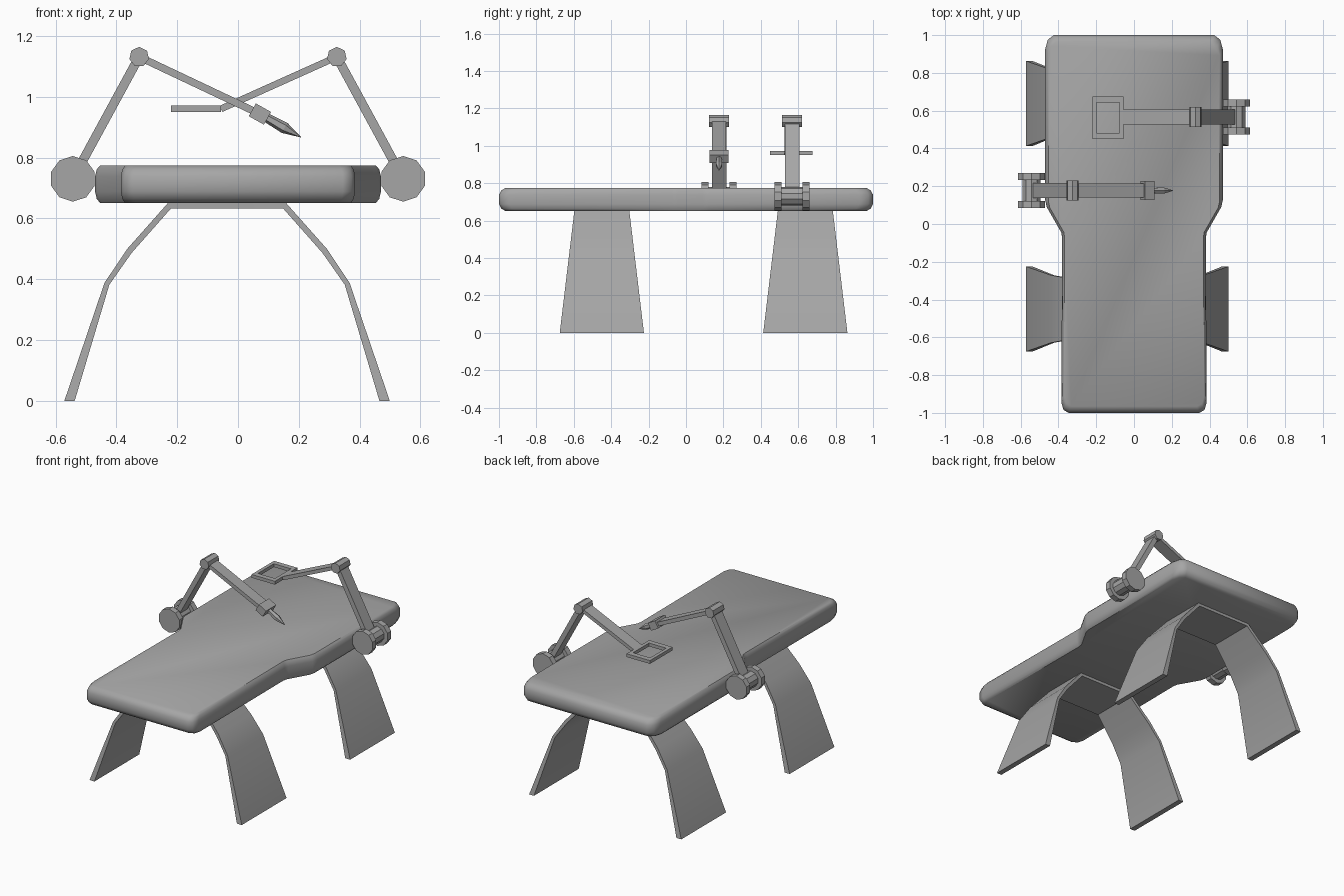
import bpy
import bmesh
import math
from mathutils import Vector

old = bpy.data.objects.get("Cube")
if old:
    bpy.data.objects.remove(old, do_unlink=True)

grey = bpy.data.materials.new("plain_grey")
grey.use_nodes = True
colour = (0.38, 0.38, 0.38, 1)
grey.diffuse_color = colour
grey.node_tree.nodes["Principled BSDF"].inputs["Base Color"].default_value = colour


def loft(name, rings, closed=False, smooth=0):
    """Skin a list of equal point rings; cap the ends or join them in a loop."""
    bm = bmesh.new()
    loops = [[bm.verts.new(p) for p in ring] for ring in rings]
    pairs = list(zip(loops, loops[1:]))
    if closed:
        pairs.append((loops[-1], loops[0]))
    else:
        bm.faces.new(loops[0])
        bm.faces.new(loops[-1])
    for a, b in pairs:
        for i in range(len(a)):
            j = (i + 1) % len(a)
            bm.faces.new((a[i], a[j], b[j], b[i]))
    bmesh.ops.recalc_face_normals(bm, faces=bm.faces)
    mesh = bpy.data.meshes.new(name)
    bm.to_mesh(mesh)
    bm.free()
    obj = bpy.data.objects.new(name, mesh)
    bpy.context.collection.objects.link(obj)
    mesh.materials.append(grey)
    if smooth:
        bpy.ops.object.select_all(action='DESELECT')
        obj.select_set(True)
        bpy.context.view_layer.objects.active = obj
        bpy.ops.object.shade_smooth_by_angle(angle=math.radians(smooth))
    return obj


def beam(name, a, b, y, thick, width):
    """Rectangular bar between two (x, z) points."""
    a, b = Vector((a[0], y, a[1])), Vector((b[0], y, b[1]))
    d = (b - a).normalized()
    n = Vector((-d.z, 0, d.x)) * thick / 2
    w = Vector((0, width / 2, 0))
    return loft(name, [[p + n + w, p + n - w, p - n - w, p - n + w] for p in (a, b)])


def drum(name, x, z, y0, y1, r, sides, turn):
    """Many-sided cylinder lying along y."""
    angles = [turn + math.tau * i / sides for i in range(sides)]
    return loft(name, [[(x + r * math.cos(t), y, z + r * math.sin(t)) for t in angles]
                       for y in (y0, y1)])


# Padded table top: shouldered outline with a rounded rim
half = [(.345, -1), (.373, -.985), (.385, -.945), (.38, -.075), (.385, -.045),
        (.462, .09), (.47, .125), (.47, .925), (.457, .975), (.425, 1)]
outline = half + [(-x, y) for x, y in reversed(half)]
levels = [(.651, .965, .965), (.664, .988, .987), (.688, 1, 1),
          (.738, 1, 1), (.761, .988, .987), (.774, .965, .965)]
loft("table_top", [[(x * sx, y * sy, z) for x, y in outline] for z, sx, sy in levels],
     smooth=50)

# Arched leg bands: outer half-width, inner half-width, outer z, inner z
arch = [(.535, .501, 0, 0), (.403, .387, .388, .382),
        (.328, .314, .50, .486), (.193, .184, .652, .633)]
sections = [(-1, *s) for s in arch] + [(1, *s) for s in reversed(arch)]
for name, cy in (("front_legs", -.45), ("rear_legs", .638)):
    rings = []
    for side, xo, xi, zo, zi in sections:
        w = .225 - .078 * zo / .652
        xo, xi = side * xo - .036, side * xi - .036
        rings.append([(xo, cy - w, zo), (xo, cy + w, zo), (xi, cy + w, zi), (xi, cy - w, zi)])
    loft(name, rings, smooth=30)

# Clamp, lower arm and elbow on each side
for label, s, y in (("left", 1, .567), ("right", -1, .177)):
    base, elbow = (s * .543, .73), (s * .325, 1.131)
    drum(label + "_clamp_core", *base, y - .08, y + .08, .05, 10, math.pi / 10)
    for end, d in (("front", -1), ("rear", 1)):
        drum(f"{label}_clamp_{end}_disc", *base, y + d * .056, y + d * .093, .075, 10, math.pi / 10)
    beam(label + "_lower_arm", base, elbow, y, .03, .078)
    drum(label + "_elbow", *elbow, y - .053, y + .053, .033, 7, math.pi / 2)

# Left upper arm with open square frame
beam("left_upper_arm", (.325, 1.131), (-.056, .96), .567, .022, .08)
frame = []
for sx, sy in ((-1, -1), (1, -1), (1, 1), (-1, 1)):
    outer = (-.138 + sx * .082, .563 + sy * .113)
    inner = (-.138 + sx * .06, .563 + sy * .08)
    frame.append([(*outer, .95), (*outer, .971), (*inner, .971), (*inner, .95)])
loft("square_frame", frame, closed=True)

# Right upper arm with tool holder and pointed tool
beam("right_upper_arm", (-.325, 1.131), (.06, .949), .177, .024, .076)
beam("tool_holder", (.047, .957), (.097, .929), .177, .048, .102)
start, tip = Vector((.087, .177, .935)), Vector((.207, .177, .867))
d = (tip - start).normalized()
n = Vector((-d.z, 0, d.x))
w = Vector((0, 1, 0))
rings = []
for f, r in ((0, .015), (.55, .019), (1, .001)):
    c = start.lerp(tip, f)
    rings.append([c + (n * math.cos(t) + w * math.sin(t)) * r
                  for t in (math.tau * i / 6 for i in range(6))])
loft("pointed_tool", rings)
